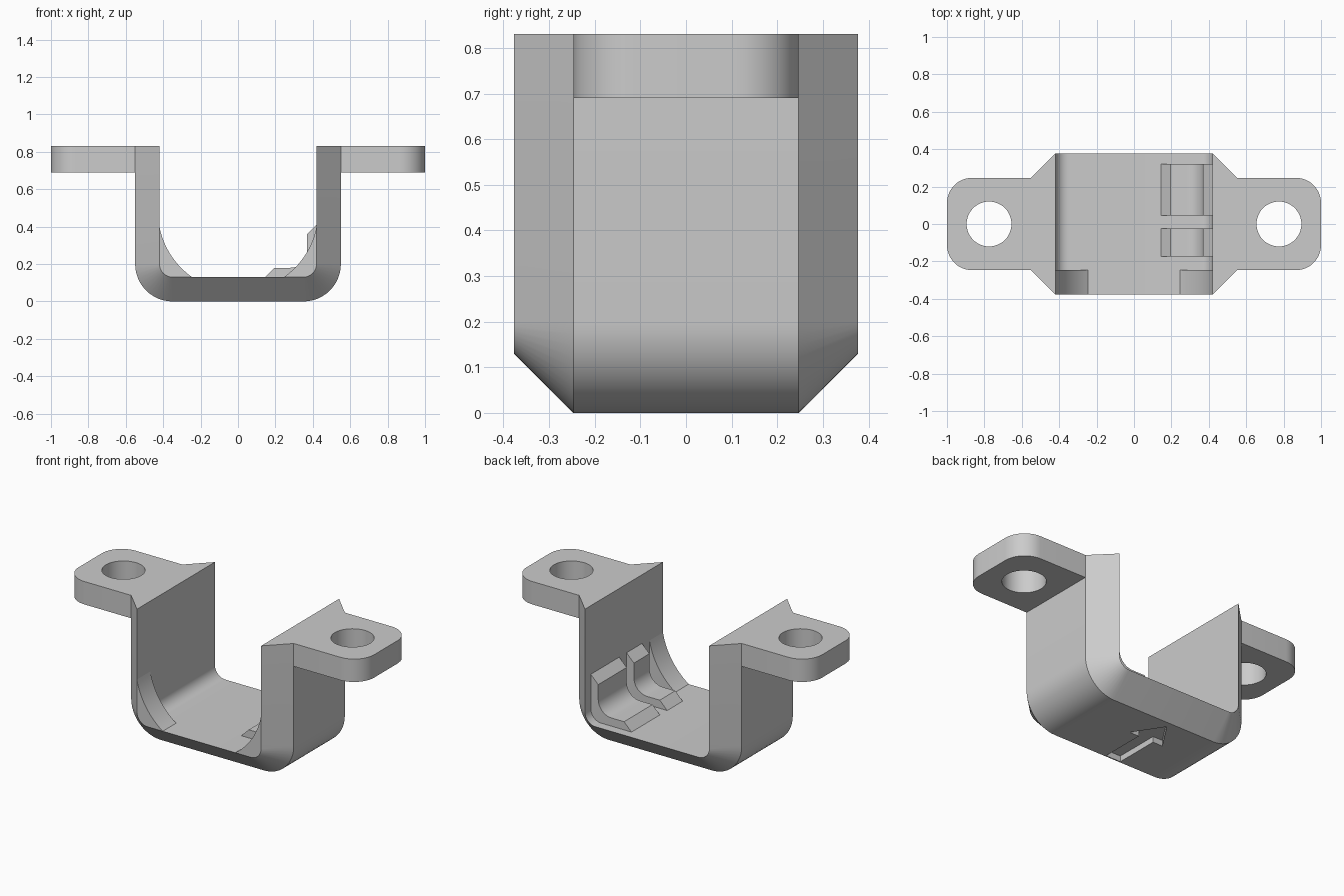
import bpy, bmesh
from math import sin, cos, pi, radians, atan2, acos
from mathutils import Vector

cube = bpy.data.objects.get("Cube")
if cube:
    bpy.data.objects.remove(cube, do_unlink=True)

grey = bpy.data.materials.new("plain grey")
grey.use_nodes = True
grey.diffuse_color = (0.6, 0.6, 0.6, 1)
grey.node_tree.nodes["Principled BSDF"].inputs["Base Color"].default_value = (0.6, 0.6, 0.6, 1)

INNER, OUTER, TOP, WALL = 0.42, 0.55, 0.83, 0.13   # bracket half widths, height, thickness
EDGE, BODY = 0.377, 0.247                          # half depths: inner edge, outer face
CX, CZ = 0.35, 0.20                                # centre of the bottom bends


def arc(cx, cy, r, a0, a1, n=12):
    """Points on a circle between two angles in radians."""
    return [(cx + r * cos(a0 + (a1 - a0) * i / n), cy + r * sin(a0 + (a1 - a0) * i / n))
            for i in range(n + 1)]


def finish(name, bm):
    bmesh.ops.recalc_face_normals(bm, faces=bm.faces)
    mesh = bpy.data.meshes.new(name)
    bm.to_mesh(mesh)
    bm.free()
    mesh.materials.append(grey)
    ob = bpy.data.objects.new(name, mesh)
    bpy.context.collection.objects.link(ob)
    return ob


def prism(name, pts, lo, hi, upright=False):
    """Extrude an xz outline along y, or an xy outline along z when upright."""
    bm = bmesh.new()
    place = (lambda p, t: (p[0], p[1], t)) if upright else (lambda p, t: (p[0], t, p[1]))
    face = bm.faces.new([bm.verts.new(place(p, lo)) for p in pts])
    ext = bmesh.ops.extrude_face_region(bm, geom=[face])
    step = Vector(place((0, 0), hi - lo))
    bmesh.ops.translate(bm, vec=step, verts=[g for g in ext["geom"] if isinstance(g, bmesh.types.BMVert)])
    return finish(name, bm)


def cut(ob, cutter):
    mod = ob.modifiers.new("cut", "BOOLEAN")
    mod.operation, mod.solver, mod.object = "DIFFERENCE", "EXACT", cutter
    bpy.context.view_layer.objects.active = ob
    bpy.ops.object.modifier_apply(modifier=mod.name)
    bpy.data.objects.remove(cutter, do_unlink=True)


def mirrored(pts):
    return pts + [(-x, z) for x, z in reversed(pts)]


# U-shaped strap: inner and outer profiles lofted, with chamfered front and back
inside = mirrored([(INNER, TOP)] + arc(CX, CZ, INNER - CX, 0, -pi / 2))
outside = mirrored([(OUTER, TOP)] + arc(CX, CZ, OUTER - CX, 0, -pi / 2))
bm = bmesh.new()
rows = []
for (ix, iz), (ox, oz) in zip(inside, outside):
    rows.append([bm.verts.new(c) for c in
                 ((ix, -EDGE, iz), (ox, -BODY, oz), (ox, BODY, oz), (ix, EDGE, iz))])
for a, b in zip(rows, rows[1:]):
    for k in range(4):
        bm.faces.new((a[k], a[k - 1], b[k - 1], b[k]))
bm.faces.new(rows[0])
bm.faces.new(rows[-1])
strap = finish("strap", bm)

# Arrow recess in the underside
ax = -0.055
half = [(0.05, -0.24), (0.05, 0.035), (0.115, 0.035)]
arrow = [(ax + x, y) for x, y in half] + [(ax, 0.21)] + [(ax - x, y) for x, y in reversed(half)]
cut(strap, prism("arrow_cutter", arrow, -0.05, 0.035, upright=True))
parts = [strap]

for side, s in (("left", 1), ("right", -1)):
    # Mounting tab with rounded outer corners and a bolt hole
    r = 0.135
    outline = ([(OUTER, -BODY)] + arc(1 - r, -BODY + r, r, -pi / 2, 0)
               + arc(1 - r, BODY - r, r, 0, pi / 2) + [(OUTER, BODY)])
    tab = prism(side + "_tab", [(s * x, y) for x, y in outline], 0.69, TOP, upright=True)
    hole = arc(s * 0.775, 0, 0.12, 0, 2 * pi, 48)[:-1]
    cut(tab, prism("hole_cutter", hole, 0.6, 0.9, upright=True))

    # Curved gusset in the front corner, following a large circle
    zc, rad = 0.48, 0.4276
    big = arc(0, zc, rad, -acos(INNER / rad), atan2(WALL - zc, 0.2456), 16)
    bend = arc(CX, CZ, INNER - CX, -pi / 2, 0)
    gusset = prism(side + "_gusset", [(s * x, z) for x, z in big + bend], -EDGE, -BODY)
    parts += [tab, gusset]

# Two raised clips lining the left inner corner
t = 0.05
clip = ([(INNER, 0.41), (INNER - t, 0.36)]
        + arc(0.28, WALL + t + 0.09, 0.09, 0, -pi / 2)
        + [(0.195, WALL + t), (0.145, WALL)]
        + arc(CX, CZ, INNER - CX, -pi / 2, 0))
for name, lo, hi in (("front_clip", -0.175, -0.025), ("back_clip", 0.045, 0.32)):
    parts.append(prism(name, clip, lo, hi))

# Smooth the bends, keep the edges crisp
bpy.ops.object.select_all(action="DESELECT")
for ob in parts:
    ob.select_set(True)
bpy.context.view_layer.objects.active = strap
bpy.ops.object.shade_smooth_by_angle(angle=radians(30))
